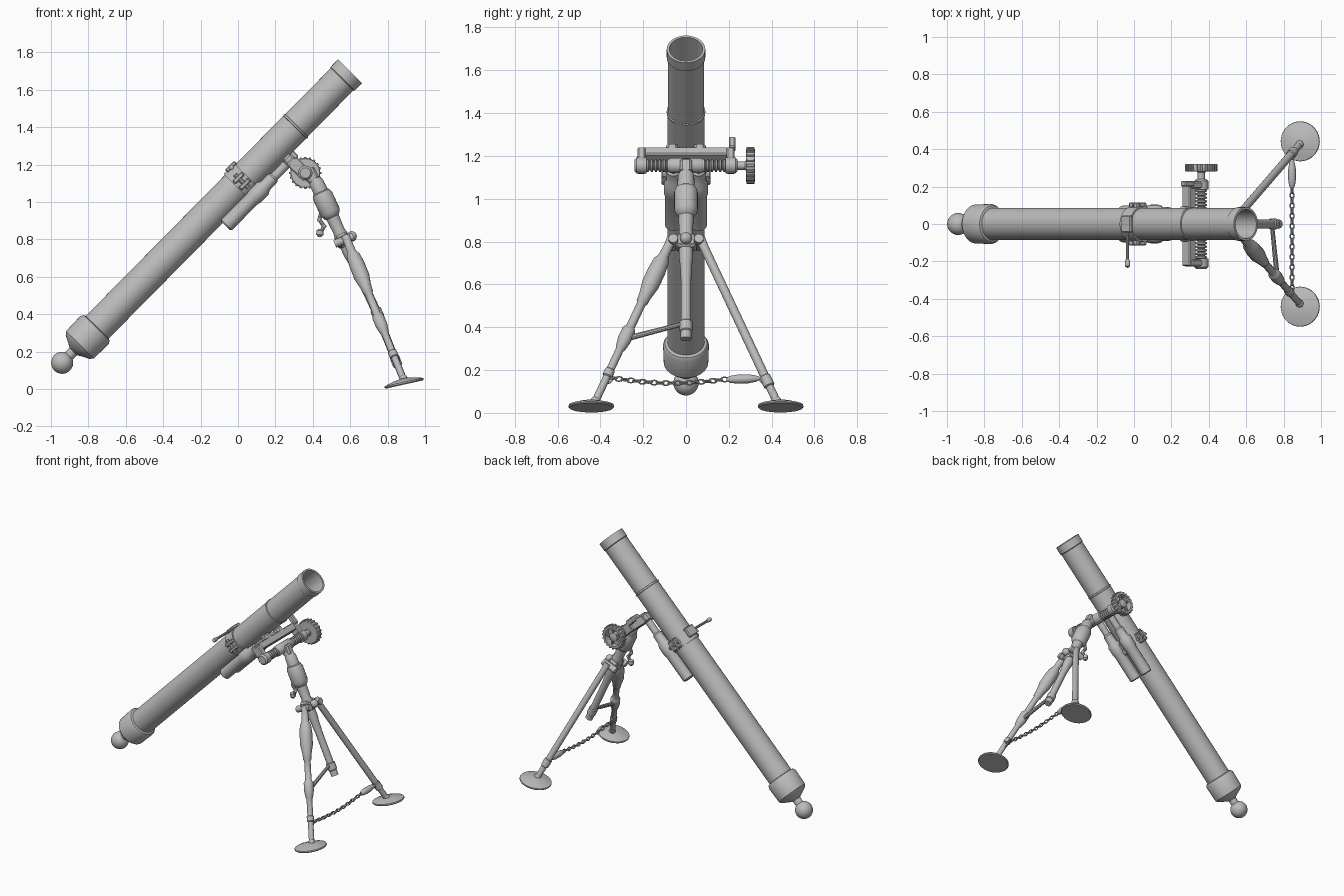
import bpy, bmesh, math
from mathutils import Vector, Matrix

if "Cube" in bpy.data.objects:
    bpy.data.objects.remove(bpy.data.objects["Cube"])

grey = bpy.data.materials.new("gunmetal_grey")
grey.diffuse_color = (0.5, 0.5, 0.5, 1)
grey.use_nodes = True
grey.node_tree.nodes["Principled BSDF"].inputs["Base Color"].default_value = grey.diffuse_color

BALL = Vector((-0.94, 0, 0.14))
AX = Vector((1.54, 0, 1.56)).normalized()      # barrel direction
UP = Vector((-AX.z, 0, AX.x))                  # perpendicular, above the barrel
Y = Vector((0, 1, 0))


def P(s, o=0, y=0):
    """Point at distance s along the barrel, o above its axis, y sideways."""
    return BALL + AX * s + UP * o + Y * y


def finish(name, bm, angle=35):
    bmesh.ops.recalc_face_normals(bm, faces=bm.faces)
    me = bpy.data.meshes.new(name)
    bm.to_mesh(me)
    bm.free()
    me.materials.append(grey)
    me.shade_smooth()
    me.set_sharp_from_angle(angle=math.radians(angle))
    ob = bpy.data.objects.new(name, me)
    bpy.context.collection.objects.link(ob)
    return ob


def lathe(name, start, axis, profile, n=24):
    """Revolve (distance, radius) pairs round an axis; ends are capped."""
    q = Vector(axis).normalized().to_track_quat('Z', 'Y')
    bm = bmesh.new()
    rings = []
    for s, r in profile:
        k = n if r > 1e-5 else 1
        rings.append([bm.verts.new(Vector(start) + q @ Vector((
            r * math.cos(2 * math.pi * i / n), r * math.sin(2 * math.pi * i / n), s)))
            for i in range(k)])
    for a, b in zip(rings, rings[1:]):
        for i in range(n):
            j = (i + 1) % n
            vs = [a[i % len(a)], a[j % len(a)], b[j % len(b)], b[i % len(b)]]
            vs = list(dict.fromkeys(vs))
            if len(vs) > 2:
                bm.faces.new(vs)
    for r in (rings[0], rings[-1]):
        if len(r) > 1:
            bm.faces.new(r)
    return finish(name, bm)


def rod(name, a, b, r, n=16, r2=None):
    a, b = Vector(a), Vector(b)
    return lathe(name, a, b - a, [(0, r), ((b - a).length, r if r2 is None else r2)], n)


def ball(name, c, r, n=20):
    k = n // 2
    prof = [(-r * math.cos(math.pi * i / k), r * math.sin(math.pi * i / k)) for i in range(k + 1)]
    return lathe(name, c, (0, 0, 1), prof, n)


def box(name, c, size, x_axis=AX, bevel=0.006):
    """Box with sides along x_axis, y and their normal."""
    x = Vector(x_axis).normalized()
    z = x.cross(Y)
    m = Matrix((x, Y, z)).transposed().to_4x4()
    bm = bmesh.new()
    bmesh.ops.create_cube(bm, size=1)
    bmesh.ops.scale(bm, vec=size, verts=bm.verts)
    bmesh.ops.bevel(bm, geom=bm.edges[:], offset=bevel, segments=1, affect='EDGES')
    bmesh.ops.transform(bm, matrix=Matrix.Translation(c) @ m, verts=bm.verts)
    return finish(name, bm)


def link(name, c, direction, roll, long=0.018, wide=0.011, wire=0.0038):
    """Oval chain link."""
    m = Vector(direction).to_track_quat('X', 'Z').to_matrix() @ Matrix.Rotation(roll, 3, 'X')
    bm = bmesh.new()
    N, K = 12, 6
    vs = []
    for i in range(N):
        a = 2 * math.pi * i / N
        for j in range(K):
            b = 2 * math.pi * j / K
            t = wire * math.cos(b)
            vs.append(bm.verts.new(Vector(c) + m @ Vector((
                (long + t) * math.cos(a), (wide + t) * math.sin(a), wire * math.sin(b)))))
    for i in range(N):
        for j in range(K):
            i2, j2 = (i + 1) % N, (j + 1) % K
            bm.faces.new([vs[i * K + j], vs[i2 * K + j], vs[i2 * K + j2], vs[i * K + j2]])
    return finish(name, bm, 70)


# Barrel with a hollow bore, seam ring and muzzle lip
lathe("barrel", BALL, AX, [(0.2, 0.086), (1.77, 0.086), (1.772, 0.09), (1.782, 0.09), (1.784, 0.085),
      (2.13, 0.085), (2.135, 0.09), (2.19, 0.09), (2.19, 0.078), (1.0, 0.078), (1.0, 0)], 40)
lathe("breech_cap", BALL, AX, [(0.085, 0.028), (0.1, 0.055), (0.118, 0.09), (0.135, 0.104),
      (0.245, 0.107), (0.262, 0.098), (0.268, 0.084)], 40)
rod("breech_neck", BALL, P(0.12), 0.028)
ball("breech_ball", BALL, 0.059, 28)

# Barrel clamp with side lugs and locking handle
lathe("barrel_clamp", BALL, AX, [(1.325, 0.085), (1.325, 0.095), (1.405, 0.095), (1.405, 0.085)], 40)
for sy in (-1, 1):
    for o in (-0.024, 0.024):
        box("clamp_lug", P(1.365, o, sy * 0.098), (0.07, 0.034, 0.026))
    rod("clamp_bolt", P(1.365, -0.05, sy * 0.102), P(1.365, 0.05, sy * 0.102), 0.012, 10)
box("clamp_hinge", P(1.38, 0.094), (0.07, 0.09, 0.022))
rod("clamp_handle", P(1.38, 0.09, -0.03), P(1.38, 0.09, -0.2), 0.009, 10)
lathe("clamp_knob", P(1.38, 0.09, -0.19), -Y,
      [(0, 0.009), (0.01, 0.014), (0.035, 0.014), (0.047, 0)], 12)

# Twin buffer cylinders beneath the barrel
for sy in (-1, 1):
    lathe("buffer_cylinder", P(1.135, -0.108, sy * 0.058), AX,
          [(0, 0.032), (0.008, 0.04), (0.2, 0.04), (0.22, 0.045), (0.28, 0.045), (0.3, 0.034),
           (0.36, 0.032), (0.37, 0.024), (0.5, 0.024)], 24)
box("buffer_bridge", P(1.36, -0.09), (0.09, 0.12, 0.05))

# Traverse yoke and barrel saddle
box("yoke_beam", P(1.625, -0.13), (0.06, 0.45, 0.05))
for sy in (-1, 1):
    box("saddle_block", P(1.625, -0.1, sy * 0.065), (0.06, 0.055, 0.05), bevel=0.012)
SCREW = Vector((0.36, 0, 1.155))
MID = (P(1.625, -0.14) + SCREW) / 2
for sy in (-1, 1):
    box("yoke_end", MID + Y * sy * 0.208, (0.068, 0.036, 0.12))
    lathe("screw_bearing", SCREW + Y * sy * 0.185, Y * sy, [(0, 0.038), (0.045, 0.038), (0.055, 0.028)])
box("sight_bracket", P(1.655, -0.09, 0.215), (0.04, 0.03, 0.07))

# Traverse screw: ridged halves and central nut
rod("screw_shaft", SCREW - Y * 0.2, SCREW + Y * 0.3, 0.016)
for sy in (-1, 1):
    ridges = []
    for i in range(6):
        s = 0.075 + i * 0.019
        ridges += [(s, 0.02), (s + 0.005, 0.03), (s + 0.012, 0.03), (s + 0.017, 0.02)]
    lathe("screw_thread", SCREW, Y * sy, ridges, 20)
lathe("screw_nut", SCREW - Y * 0.08, Y, [(0, 0.03), (0.01, 0.036), (0.15, 0.036), (0.16, 0.03)])

# Handwheel: rim, grips, spokes and hub
lathe("wheel_rim", SCREW + Y * 0.28, Y, [(0, 0.062), (0, 0.076), (0.006, 0.08), (0.036, 0.08),
      (0.042, 0.076), (0.042, 0.062), (0, 0.062)], 32)
lathe("wheel_hub", SCREW + Y * 0.235, Y, [(0, 0.02), (0.04, 0.02), (0.05, 0.03), (0.08, 0.03), (0.085, 0.018)])
for i in range(20):
    a = 2 * math.pi * i / 20
    d = Vector((math.cos(a), 0, math.sin(a)))
    box("wheel_grip", SCREW + Y * 0.301 + d * 0.08, (0.012, 0.038, 0.012), d, 0.002)
    if i % 4 == 0:
        rod("wheel_spoke", SCREW + Y * 0.3 + d * 0.02, SCREW + Y * 0.3 + d * 0.068, 0.008, 8)

# Elevating post: joint, sleeve and lower tube
TOP, END = Vector((0.40, 0, 1.145)), Vector((0.772, 0, 0.345))
POST = (END - TOP).normalized()
rod("post_link", SCREW, TOP + POST * 0.04, 0.03)
box("post_fork", TOP - POST * 0.005, (0.07, 0.055, 0.05), POST, 0.01)
lathe("elevating_post", TOP, POST,
      [(0.02, 0.026), (0.04, 0.038), (0.1, 0.04), (0.105, 0.048), (0.125, 0.055), (0.22, 0.055),
       (0.24, 0.046), (0.25, 0.036), (0.33, 0.032), (0.38, 0.042), (0.41, 0.042), (0.42, 0.032),
       (0.47, 0.032), (0.5, 0.028), (0.58, 0.024), (0.79, 0.024), (0.795, 0.03), (0.84, 0.03),
       (0.845, 0.025), ((END - TOP).length, 0.025)], 24)

# Elevating crank
C = [Vector(p) for p in ((0.475, 0, 0.95), (0.445, 0, 0.945), (0.435, 0, 0.905), (0.46, 0, 0.87), (0.44, 0, 0.83))]
for a, b in zip(C, C[1:]):
    rod("crank_arm", a, b, 0.011, 10)
    ball("crank_bend", a, 0.0125, 10)
lathe("crank_grip", C[-1] + Vector((0, 0, 0.025)), (-0.1, 0, -1),
      [(0, 0.008), (0.008, 0.02), (0.03, 0.02), (0.042, 0.01), (0.044, 0)], 14)

# Leg collar with hinge knuckles
HUB = TOP + POST * 0.385
box("leg_collar", HUB, (0.07, 0.10, 0.07), POST, 0.012)
ball("collar_knob", HUB + Vector((0.045, 0, 0.02)), 0.028, 16)
for sy in (-1, 1):
    rod("hinge_pin", HUB + Vector((-0.045, sy * 0.06, -0.02)), HUB + Vector((0.055, sy * 0.06, 0.02)), 0.022, 14)


def leg_point(sy, t):
    a, b = Vector((0.575, sy * 0.065, 0.815)), Vector((0.885, sy * 0.425, 0.05))
    return a.lerp(b, t)


# Legs and round feet
for sy in (-1, 1):
    a, b = leg_point(sy, 0), leg_point(sy, 1)
    L = (b - a).length
    if sy < 0:
        shape = [(0, .025), (.04, .022), (.11, .024), (.14, .037), (.2, .042), (.28, .042), (.35, .03),
                 (.39, .027), (.4, .021), (.54, .021), (.55, .027), (.56, .032), (.62, .032),
                 (.67, .024), (.68, .019), (.8, .019), (.805, .024), (.84, .024), (.845, .018), (1, .018)]
    else:
        shape = [(0, .025), (.05, .021), (.84, .021), (.845, .026), (.9, .026), (.905, .019), (1, .019)]
    lathe("leg", a, b - a, [(s * L, r) for s, r in shape], 18)
    tilt = math.radians(12.5)
    lathe("foot", (0.89, sy * 0.442, 0.024), (-math.sin(tilt), 0, math.cos(tilt)),
          [(0, 0), (0, 0.102), (0.006, 0.107), (0.013, 0.105), (0.026, 0.06), (0.032, 0.025), (0.034, 0)], 36)
    ball("ankle", b + Vector((0, 0, 0.005)), 0.022, 14)
    link("chain_eye", Vector((0.845, sy * 0.365, 0.158)), Y, math.pi / 2, 0.02, 0.018, 0.005)

# Brace from the lower tube to the sleeved leg
rod("brace", TOP + POST * 0.8, leg_point(-1, 0.615), 0.011, 10, 0.014)
ball("brace_end", leg_point(-1, 0.615), 0.03, 14)

# Safety chain and its tensioner
lathe("chain_tensioner", (0.845, 0.19, 0.156), (0, 1, 0.03),
      [(0, 0.008), (0.015, 0.016), (0.05, 0.021), (0.1, 0.021), (0.135, 0.015), (0.155, 0.007)], 16)
for i in range(20):
    t = i / 19
    sag = -0.02 * math.sin(math.pi * t)
    link("chain_link", (0.845, -0.34 + 0.52 * t, 0.162 - 0.006 * t + sag), Y,
         math.radians(20 + 90 * (i % 2)))
